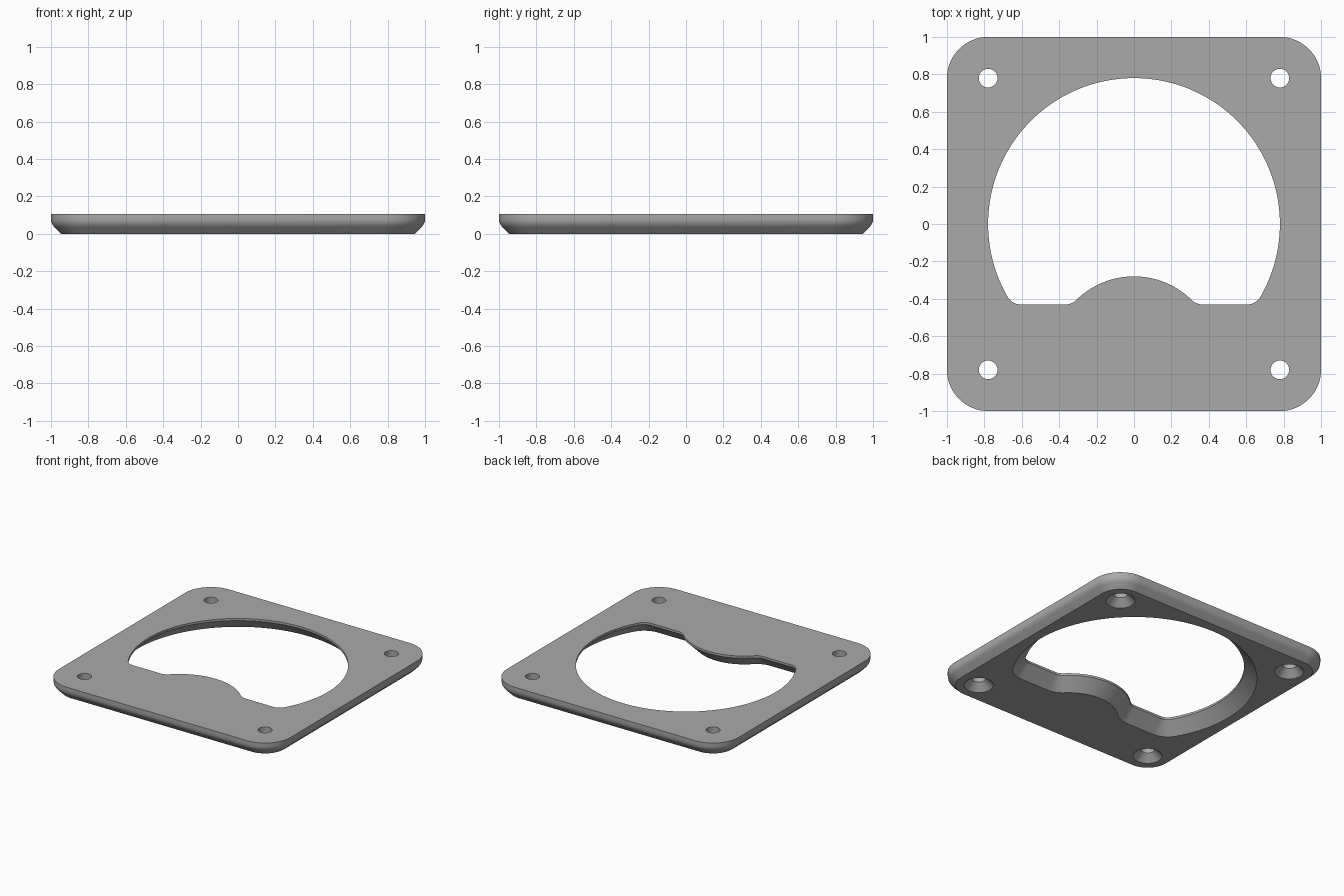
import bpy, bmesh, math
from math import radians, cos, sin

if "Cube" in bpy.data.objects:
    bpy.data.objects.remove(bpy.data.objects["Cube"], do_unlink=True)

HEIGHT = 0.107
CORNER = 0.22      # plate corner radius
HOLE_POS = 0.78    # screw hole centre
OPEN_R = 0.78      # main opening radius
FILLET = 0.08      # fillets inside the opening
FLAT_Y = -0.43     # straight lower side of the opening
HUMP_R = 0.44      # bulge rising into the opening
HUMP_TOP = -0.28


def arc(cx, cy, r, a0, a1, n, closed_end=True):
    """Points along an arc, angles in degrees."""
    return [(cx + r * cos(radians(a0 + (a1 - a0) * i / n)),
             cy + r * sin(radians(a0 + (a1 - a0) * i / n)))
            for i in range(n + (1 if closed_end else 0))]


def plate_outline(inset):
    c = 1 - CORNER
    pts = []
    for sx, sy, a in ((1, 1, 0), (-1, 1, 90), (-1, -1, 180), (1, -1, 270)):
        pts += arc(sx * c, sy * c, CORNER - inset, a, a + 90, 16)
    return pts


def opening_outline(grow):
    """Round opening with a flat lower side and a central bulge, offset by grow."""
    fy = FLAT_Y + FILLET
    corner_x = math.sqrt((OPEN_R - FILLET) ** 2 - fy ** 2)
    hump_y = HUMP_TOP - HUMP_R
    hump_x = math.sqrt((HUMP_R + FILLET) ** 2 - (fy - hump_y) ** 2)
    low = math.degrees(math.atan2(-fy, corner_x))
    tilt = math.degrees(math.atan2(fy - hump_y, hump_x))
    r = FILLET + grow
    return (arc(0, 0, OPEN_R + grow, -low, 180 + low, 96, False)
            + arc(-corner_x, fy, r, 180 + low, 270, 10)
            + arc(-hump_x, fy, r, 270, 360 - tilt, 8, False)
            + arc(0, hump_y, HUMP_R - grow, 180 - tilt, tilt, 28, False)
            + arc(hump_x, fy, r, 180 + tilt, 270, 8)
            + arc(corner_x, fy, r, 270, 360 - low, 10, False))


bm = bmesh.new()
bottom_edges, top_edges = [], []


def wall(outline, profile):
    """Loft an outline through (offset, z) steps from bottom to top."""
    rings = [[bm.verts.new((x, y, z)) for x, y in outline(d)] for d, z in profile]
    n = len(rings[0])
    for lo, hi in zip(rings, rings[1:]):
        for i in range(n):
            j = (i + 1) % n
            bm.faces.new((lo[i], lo[j], hi[j], hi[i]))
    for ring, store in ((rings[0], bottom_edges), (rings[-1], top_edges)):
        store += [bm.edges.get((ring[i], ring[(i + 1) % n])) for i in range(n)]


# Outer rim: sloped underside blending through an arc into the vertical side
rim_arc = [(0.061 * (1 - cos(radians(a))), 0.08 - 0.061 * sin(radians(a)))
           for a in range(45, -1, -9)]
wall(plate_outline, [(0.055, 0)] + rim_arc + [(0, HEIGHT)])

# Main opening: thin lip at the top, chamfer widening downwards
wall(opening_outline, [(0.09, 0), (0, 0.09), (0, HEIGHT)])

# Countersunk screw holes
for sx in (-1, 1):
    for sy in (-1, 1):
        wall(lambda r: arc(sx * HOLE_POS, sy * HOLE_POS, r, 0, 360, 32, False),
             [(0.104, 0), (0.05, 0.054), (0.05, HEIGHT)])

# Flat top and underside
for edges, up in ((top_edges, 1), (bottom_edges, -1)):
    bmesh.ops.triangle_fill(bm, edges=edges, use_beauty=True, normal=(0, 0, up))
bmesh.ops.recalc_face_normals(bm, faces=bm.faces)

mesh = bpy.data.meshes.new("cover_plate")
bm.to_mesh(mesh)
bm.free()
plate = bpy.data.objects.new("cover_plate", mesh)
bpy.context.collection.objects.link(plate)

mat = bpy.data.materials.new("plain grey")
mat.use_nodes = True
grey = (0.4, 0.4, 0.4, 1)
mat.diffuse_color = grey
mat.node_tree.nodes["Principled BSDF"].inputs["Base Color"].default_value = grey
mesh.materials.append(mat)

bpy.context.view_layer.objects.active = plate
plate.select_set(True)
bpy.ops.object.shade_smooth_by_angle(angle=radians(25))
